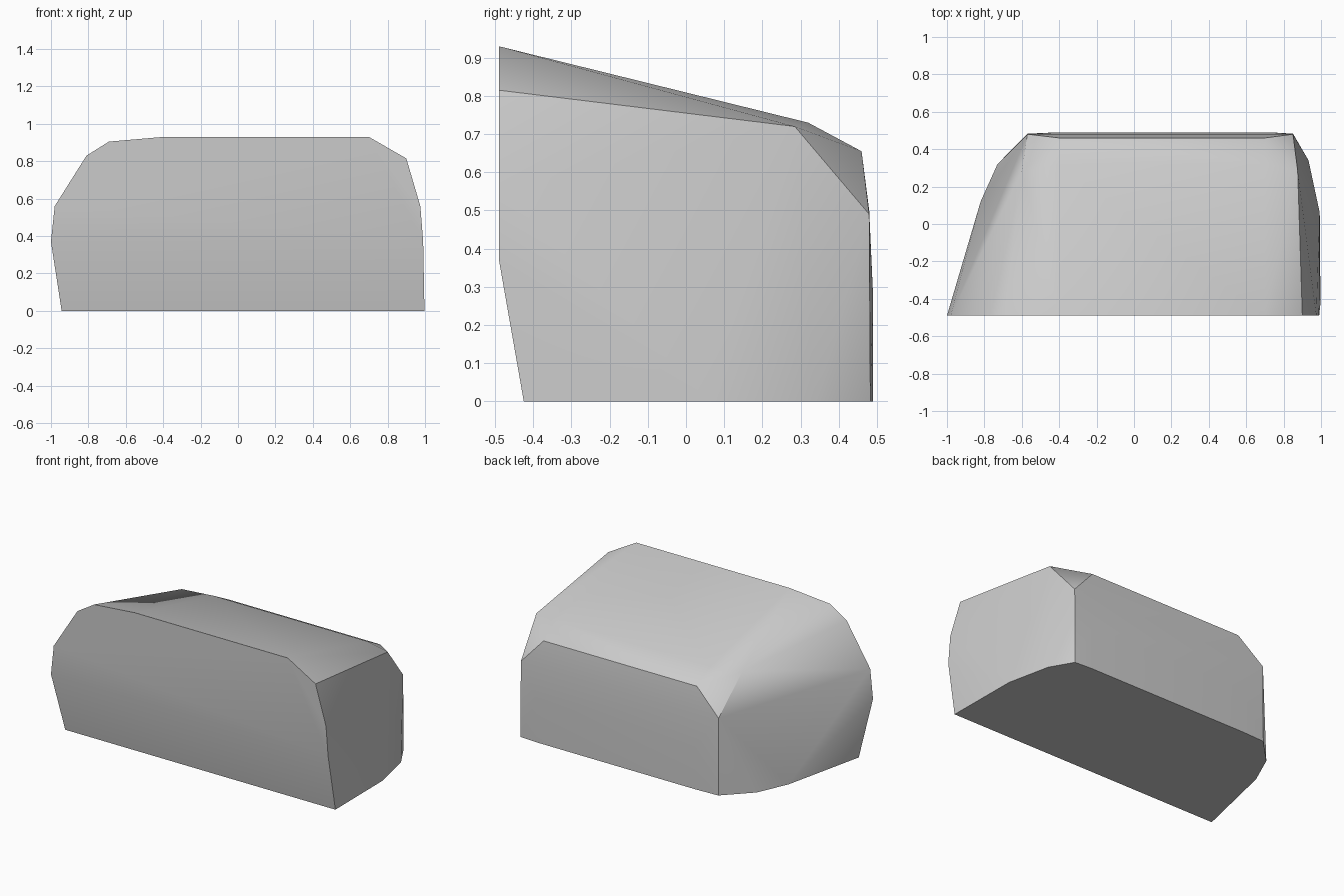
import bpy
import bmesh
import math

default_cube = bpy.data.objects.get("Cube")
if default_cube:
    bpy.data.objects.remove(default_cube, do_unlink=True)

FRONT, FLOOR = -0.49, 0.0


def make_material(name, shade):
    """One flat colour for both the viewport and the render."""
    material = bpy.data.materials.new(name)
    material.use_nodes = True
    colour = (shade, shade, shade, 1.0)
    material.diffuse_color = colour
    material.node_tree.nodes["Principled BSDF"].inputs["Base Color"].default_value = colour
    return material


def make_hull(name, points, material):
    """Wrap a convex faceted solid around the given corner points."""
    mesh = bpy.data.meshes.new(name)
    bm = bmesh.new()
    for point in points:
        bm.verts.new(point)
    result = bmesh.ops.convex_hull(bm, input=bm.verts)
    unused = {v for v in result["geom_interior"] + result["geom_unused"]
              if isinstance(v, bmesh.types.BMVert)}
    if unused:
        bmesh.ops.delete(bm, geom=list(unused), context="VERTS")
    bmesh.ops.dissolve_limit(bm, angle_limit=math.radians(0.5),
                             verts=bm.verts, edges=bm.edges)
    bmesh.ops.recalc_face_normals(bm, faces=bm.faces)
    bm.to_mesh(mesh)
    bm.free()
    mesh.materials.append(material)
    block = bpy.data.objects.new(name, mesh)
    bpy.context.collection.objects.link(block)
    return block


# Front face outline (x, z), all in the front plane
front_profile = [(-1, .37), (-.98, .56), (-.81, .83), (-.69, .905), (-.4, .93),
                 (.7, .93), (.9, .815), (.975, .56), (.99, .37)]

# Base outline (x, y) on the floor, with the front edge set back
footprint = [(-.943, -.425), (-.82, .12), (-.73, .32), (-.57, .483), (-.41, .49),
             (.73, .49), (.85, .483), (.933, .34), (.993, .06), (.997, -.425)]

# Rear corners, upper rear edge and sloping roof shoulder
rear_points = [(-.41, .49, .28), (.73, .49, .28),
               (-.57, .48, .5), (.85, .48, .49),
               (-.4, .46, .655), (.7, .46, .655),
               (-.6, .28, .735), (.875, .285, .72),
               (-.4, .32, .73), (.7, .32, .73)]

corners = [(x, FRONT, z) for x, z in front_profile]
corners += [(x, y, FLOOR) for x, y in footprint]
corners += rear_points

body = make_hull("faceted_block", corners, make_material("light grey", 0.6))

# Soft facets, crisp rims
bpy.ops.object.select_all(action="DESELECT")
body.select_set(True)
bpy.context.view_layer.objects.active = body
bpy.ops.object.shade_smooth_by_angle(angle=math.radians(35))
